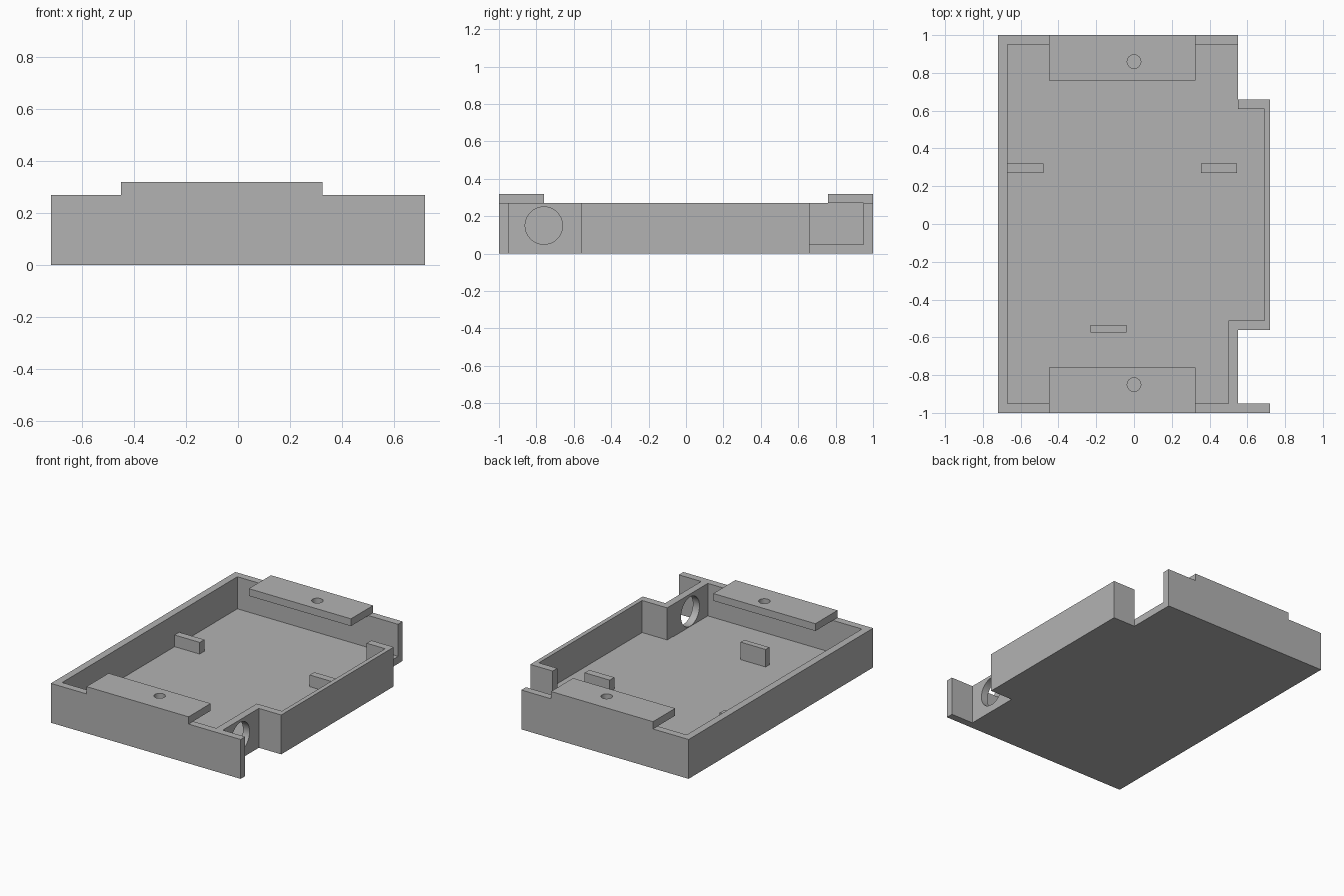
import bpy
import bmesh
import math
from mathutils import Matrix, Vector

cube = bpy.data.objects.get("Cube")
if cube:
    bpy.data.objects.remove(cube, do_unlink=True)

grey = bpy.data.materials.new("plain grey")
grey.use_nodes = True
colour = (0.45, 0.45, 0.45, 1)
grey.diffuse_color = colour
grey.node_tree.nodes["Principled BSDF"].inputs["Base Color"].default_value = colour

FLOOR, RIM, TOP = 0.05, 0.27, 0.32


def add_object(name, bm):
    bmesh.ops.recalc_face_normals(bm, faces=bm.faces)
    mesh = bpy.data.meshes.new(name)
    bm.to_mesh(mesh)
    bm.free()
    mesh.materials.append(grey)
    obj = bpy.data.objects.new(name, mesh)
    bpy.context.collection.objects.link(obj)
    return obj


def prism(name, outline, z0, z1):
    """Extrude a flat outline from z0 up to z1."""
    bm = bmesh.new()
    face = bm.faces.new([bm.verts.new((x, y, z0)) for x, y in outline])
    result = bmesh.ops.extrude_face_region(bm, geom=[face])
    verts = [v for v in result["geom"] if isinstance(v, bmesh.types.BMVert)]
    bmesh.ops.translate(bm, verts=verts, vec=(0, 0, z1 - z0))
    return add_object(name, bm)


def box(name, x0, x1, y0, y1, z0, z1):
    return prism(name, [(x0, y0), (x1, y0), (x1, y1), (x0, y1)], z0, z1)


def cylinder(name, centre, radius, depth, axis):
    bm = bmesh.new()
    turn = Vector((0, 0, 1)).rotation_difference(Vector(axis)).to_matrix().to_4x4()
    bmesh.ops.create_cone(bm, cap_ends=True, segments=48, radius1=radius,
                          radius2=radius, depth=depth,
                          matrix=Matrix.Translation(centre) @ turn)
    return add_object(name, bm)


def cut(target, cutter):
    """Subtract the cutter, bake the result and remove the cutter."""
    cutter.hide_render = True
    mod = target.modifiers.new("cut", 'BOOLEAN')
    mod.operation = 'DIFFERENCE'
    mod.solver = 'EXACT'
    mod.object = cutter
    bpy.context.view_layer.update()
    graph = bpy.context.evaluated_depsgraph_get()
    mesh = bpy.data.meshes.new_from_object(target.evaluated_get(graph))
    target.modifiers.clear()
    target.data = mesh
    bpy.data.objects.remove(cutter, do_unlink=True)


# Tray body: outer block with a side bulge and a long front flange
tray = prism("tray_body", [
    (-0.72, -1), (0.72, -1), (0.72, -0.95), (0.55, -0.95), (0.55, -0.56),
    (0.72, -0.56), (0.72, 0.66), (0.55, 0.66), (0.55, 1), (-0.72, 1)], 0, RIM)

# Hollow interior, open through the side near the back
cut(tray, prism("cavity_cutter", [
    (-0.67, -0.95), (0.5, -0.95), (0.5, -0.51), (0.69, -0.51), (0.69, 0.61),
    (0.55, 0.61), (0.55, 0.66), (0.6, 0.66), (0.6, 0.95), (-0.67, 0.95)],
    FLOOR, 0.4))

# Faint step in the floor at the front compartment
cut(tray, box("step_cutter", -0.67, 0.5, -0.95, -0.575, FLOOR - 0.003, 0.2))

# Round port through the side wall
cut(tray, cylinder("port_cutter", (0.525, -0.76, 0.15), 0.1, 0.2, (1, 0, 0)))

# Mounting plates with screw holes, resting on the front and back rims
for name, y0, y1, hole_y in (("front", -1, -0.76, -0.85), ("back", 0.76, 1, 0.86)):
    plate = box(name + "_mounting_plate", -0.45, 0.325, y0, y1, RIM, TOP)
    cut(plate, cylinder("screw_cutter", (0, hole_y, RIM), 0.036, 0.3, (0, 0, 1)))

# Small ribs standing on the floor
box("right_rib", -0.67, -0.48, 0.27, 0.32, FLOOR, 0.13)
box("left_rib", 0.355, 0.545, 0.27, 0.32, FLOOR, 0.13)
box("front_rib", -0.23, -0.04, -0.575, -0.535, FLOOR, 0.17)

# Crisp flat walls, smooth hole edges
bpy.ops.object.select_all(action='DESELECT')
for obj in bpy.context.collection.objects:
    if obj.type == 'MESH' and obj.data.materials and obj.data.materials[0] == grey:
        obj.select_set(True)
        bpy.context.view_layer.objects.active = obj
bpy.ops.object.shade_smooth_by_angle(angle=math.radians(30))
